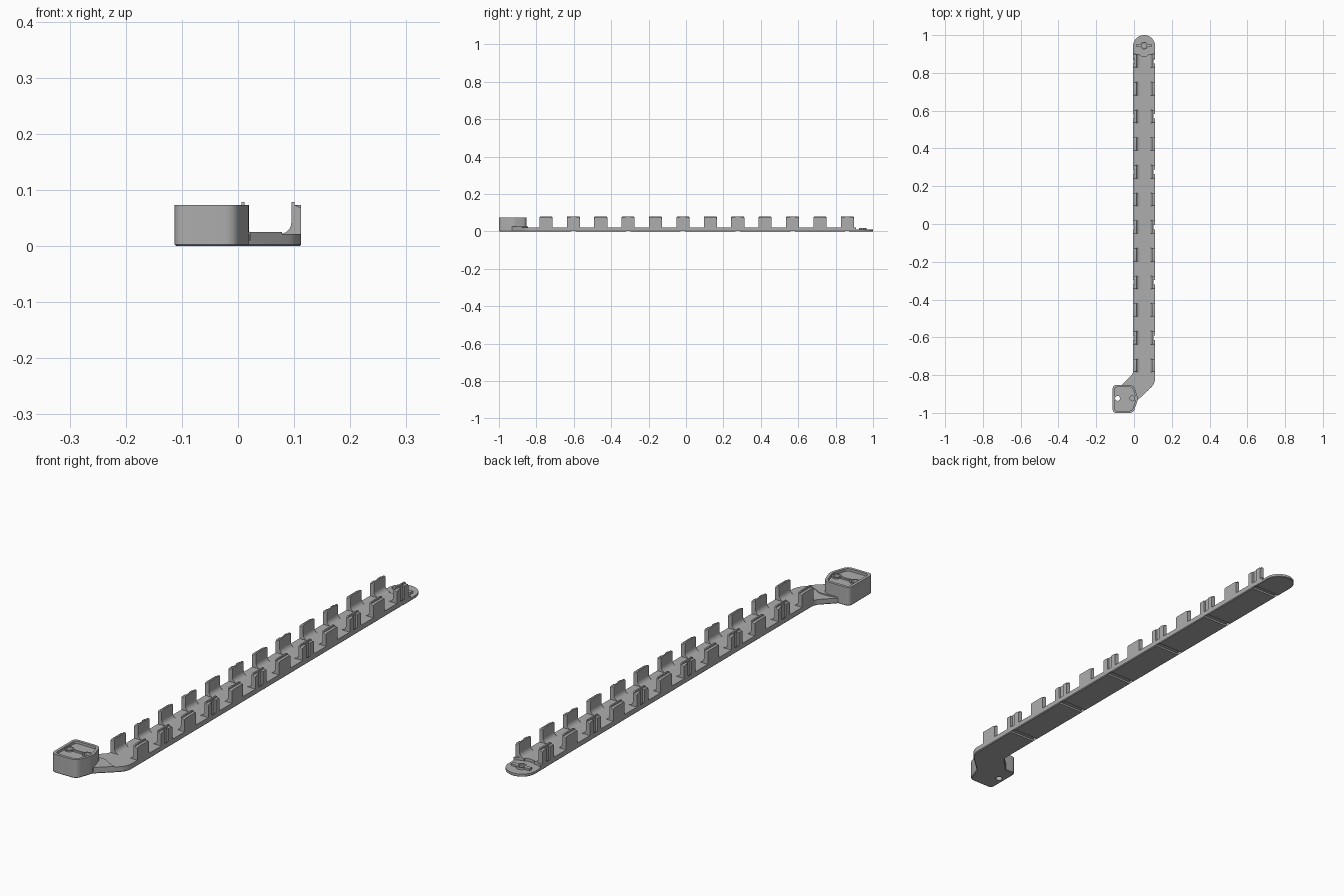
import bpy, bmesh
from math import sin, cos, pi, radians

if "Cube" in bpy.data.objects:
    bpy.data.objects.remove(bpy.data.objects["Cube"])

grey = bpy.data.materials.new("plain_grey")
grey.use_nodes = True
COLOR = (0.42, 0.42, 0.42, 1)
grey.diffuse_color = COLOR
grey.node_tree.nodes["Principled BSDF"].inputs["Base Color"].default_value = COLOR

MID = 0.0535          # rail centre line in x
HALF = 0.0585         # rail half width
TOP = 0.022           # rail upper surface
FLANGE_Y = 0.9415     # centre of the round end


def arc(cx, cy, r, a0, a1, n=12):
    return [(cx + r * cos(radians(a0 + (a1 - a0) * i / n)),
             cy + r * sin(radians(a0 + (a1 - a0) * i / n))) for i in range(n + 1)]


def finish(name, bm):
    bmesh.ops.recalc_face_normals(bm, faces=bm.faces)
    mesh = bpy.data.meshes.new(name)
    bm.to_mesh(mesh)
    bm.free()
    mesh.materials.append(grey)
    ob = bpy.data.objects.new(name, mesh)
    bpy.context.collection.objects.link(ob)
    return ob


def prism(name, outline, z0, z1, chamfer=0):
    """Upright prism with an optional chamfer round its lower rim."""
    bm = bmesh.new()
    face = bm.faces.new([bm.verts.new((x, y, z0)) for x, y in outline])
    new = bmesh.ops.extrude_face_region(bm, geom=[face])["geom"]
    bmesh.ops.translate(bm, vec=(0, 0, z1 - z0),
                        verts=[v for v in new if isinstance(v, bmesh.types.BMVert)])
    if chamfer:
        rim = [e for e in bm.edges if all(abs(v.co.z - z0) < 1e-6 for v in e.verts)]
        bmesh.ops.bevel(bm, geom=rim, offset=chamfer, segments=1, affect='EDGES')
    return finish(name, bm)


def rect(x0, x1, y0, y1):
    return [(x0, y0), (x1, y0), (x1, y1), (x0, y1)]


def rounded(corners, r, n=6):
    """Round every corner of a convex outline with a quadratic curve."""
    pts = []
    for i, (x, y) in enumerate(corners):
        ends = []
        for qx, qy in (corners[i - 1], corners[(i + 1) % len(corners)]):
            d = ((qx - x) ** 2 + (qy - y) ** 2) ** 0.5
            ends.append((x + (qx - x) * r / d, y + (qy - y) * r / d))
        (ax, ay), (bx, by) = ends
        for k in range(n + 1):
            t = k / n
            pts.append(((1 - t) ** 2 * ax + 2 * t * (1 - t) * x + t * t * bx,
                        (1 - t) ** 2 * ay + 2 * t * (1 - t) * y + t * t * by))
    return pts


def cut(ob, cutters):
    """Subtract the cutters and throw them away."""
    for c in cutters:
        m = ob.modifiers.new("cut", 'BOOLEAN')
        m.object, m.operation, m.solver = c, 'DIFFERENCE', 'EXACT'
        bpy.context.view_layer.objects.active = ob
        bpy.ops.object.modifier_apply(modifier=m.name)
        bpy.data.objects.remove(c)


def clip(name, y, side, slotted):
    """Upright clip with a filleted inner foot and a thin lip on top."""
    w = 0.035
    foot = [(HALF - 0.037 + 0.02 * sin(t * pi / 12), TOP + 0.02 * (1 - cos(t * pi / 12)))
            for t in range(7)]
    profile = [(HALF, 0.012), (HALF - 0.037, 0.012)] + foot + [
        (HALF - 0.017, 0.079), (HALF - 0.011, 0.079), (HALF - 0.011, 0.073), (HALF, 0.073)]
    bm = bmesh.new()
    face = bm.faces.new([bm.verts.new((MID + side * x, y - w, z)) for x, z in profile])
    new = bmesh.ops.extrude_face_region(bm, geom=[face])["geom"]
    bmesh.ops.translate(bm, vec=(0, 2 * w, 0),
                        verts=[v for v in new if isinstance(v, bmesh.types.BMVert)])
    # soft upper corners
    tips = [e for e in bm.edges if all(v.co.z > 0.07 for v in e.verts)
            and abs(e.verts[0].co.y - e.verts[1].co.y) < 1e-6
            and abs(e.verts[0].co.z - e.verts[1].co.z) < 1e-6]
    bmesh.ops.bevel(bm, geom=tips, offset=0.005, segments=3, profile=0.5, affect='EDGES')
    ob = finish(name, bm)
    if slotted:
        a, b = sorted((MID + side * (HALF - 0.008), MID + side * (HALF + 0.01)))
        cut(ob, [prism("groove", rect(a, b, y - 0.012, y + 0.012), 0, 0.1)])
    return ob


# rail with the bent arm in one outline
outline = (arc(MID + HALF - 0.07, -0.815, 0.07, 0, -45)[::-1]
           + [(MID + HALF, 0.91)]
           + [(MID - HALF * i / 8, 0.889 + 0.021 * (i / 8) ** 2) for i in range(-7, 8)]
           + [(MID - HALF, 0.91)]
           + [(MID - HALF, -0.785), (-0.012, -0.8), (-0.062, -0.85), (-0.075, -0.88),
              (-0.06, -0.94), (0.0, -0.945), (0.02, -0.93)])
rail = prism("rail", outline, 0, TOP, 0.003)

# two rows of clips, every other one grooved for a strap passing under the rail
cutters, clips = [], []
for i in range(12):
    y = -0.749 + 0.1465 * i
    slotted = i % 2 == 1
    for side, label in ((-1, "right"), (1, "left")):
        clips.append((f"clip_{label}_{i + 1}", y, side, slotted))
        if slotted:
            a, b = sorted((MID + side * (HALF - 0.008), MID + side * (HALF - 0.002)))
            cutters.append(prism("strap_hole", rect(a, b, y - 0.012, y + 0.012), 0.003, 0.05))
    if slotted:
        cutters.append(prism("strap_groove", rect(MID - HALF + 0.002, MID + HALF - 0.002,
                                                  y - 0.012, y + 0.012), -0.01, 0.007))
cut(rail, cutters)
for c in clips:
    clip(*c)

# raised pad where the arm meets the block
prism("arm_pad", [(-0.06, -0.853), (-0.02, -0.846), (0.015, -0.847), (0.04, -0.862),
                  (0.066, -0.873), (0.078, -0.878), (0.022, -0.93), (-0.05, -0.92)], 0.01, 0.025)

# end block: rounded, with a pointed side, a shallow tray and two through holes
block = prism("end_block", rounded([(-0.113, -1), (-0.004, -1), (0.0225, -0.925),
                                    (-0.002, -0.853), (-0.113, -0.853)], 0.02), 0, 0.073, 0.003)
HY = -0.923
tray = rounded([(-0.102, -0.989), (-0.011, -0.989), (0.011, -0.925),
                (-0.009, -0.864), (-0.102, -0.864)], 0.014)
cut(block, [prism("tray", tray, 0.063, 0.1)]
    + [prism("screw_hole", arc(x, HY, 0.013, 0, 345, 23), -0.01, 0.1) for x in (-0.087, -0.009)])

# collars round the holes and a rib between them
for x, label in ((-0.087, "right"), (-0.009, "left")):
    collar = prism(f"hole_collar_{label}", arc(x, HY, 0.018, 0, 345, 23), 0.05, 0.068)
    cut(collar, [prism("bore", arc(x, HY, 0.013, 0, 345, 23), 0.03, 0.1)])
prism("block_rib", rect(-0.068, -0.028, HY - 0.004, HY + 0.004), 0.055, 0.069)

# thin round flange at the far end with a keyed boss
prism("end_flange", [(MID - HALF, 0.87), (MID + HALF, 0.87)]
      + arc(MID, FLANGE_Y, HALF, 0, 180, 32), 0, 0.011, 0.002)
key = (arc(MID, FLANGE_Y + 0.003, 0.02, 25, 155, 10) + [(MID - 0.04, FLANGE_Y + 0.011),
       (MID - 0.04, FLANGE_Y - 0.005)] + arc(MID, FLANGE_Y + 0.003, 0.02, 205, 335, 10)
       + [(MID + 0.04, FLANGE_Y - 0.005), (MID + 0.04, FLANGE_Y + 0.011)])
boss = prism("flange_boss", key, 0.008, 0.019)
cut(boss, [prism("boss_recess", arc(MID, FLANGE_Y + 0.003, 0.013, 0, 345, 23), 0.011, 0.05)])

# smooth the curved walls, keep edges sharp
bpy.ops.object.select_all(action='DESELECT')
for ob in bpy.context.collection.objects:
    if ob.type == 'MESH' and grey.name in ob.data.materials:
        ob.select_set(True)
        bpy.context.view_layer.objects.active = ob
bpy.ops.object.shade_smooth_by_angle(angle=radians(30))
